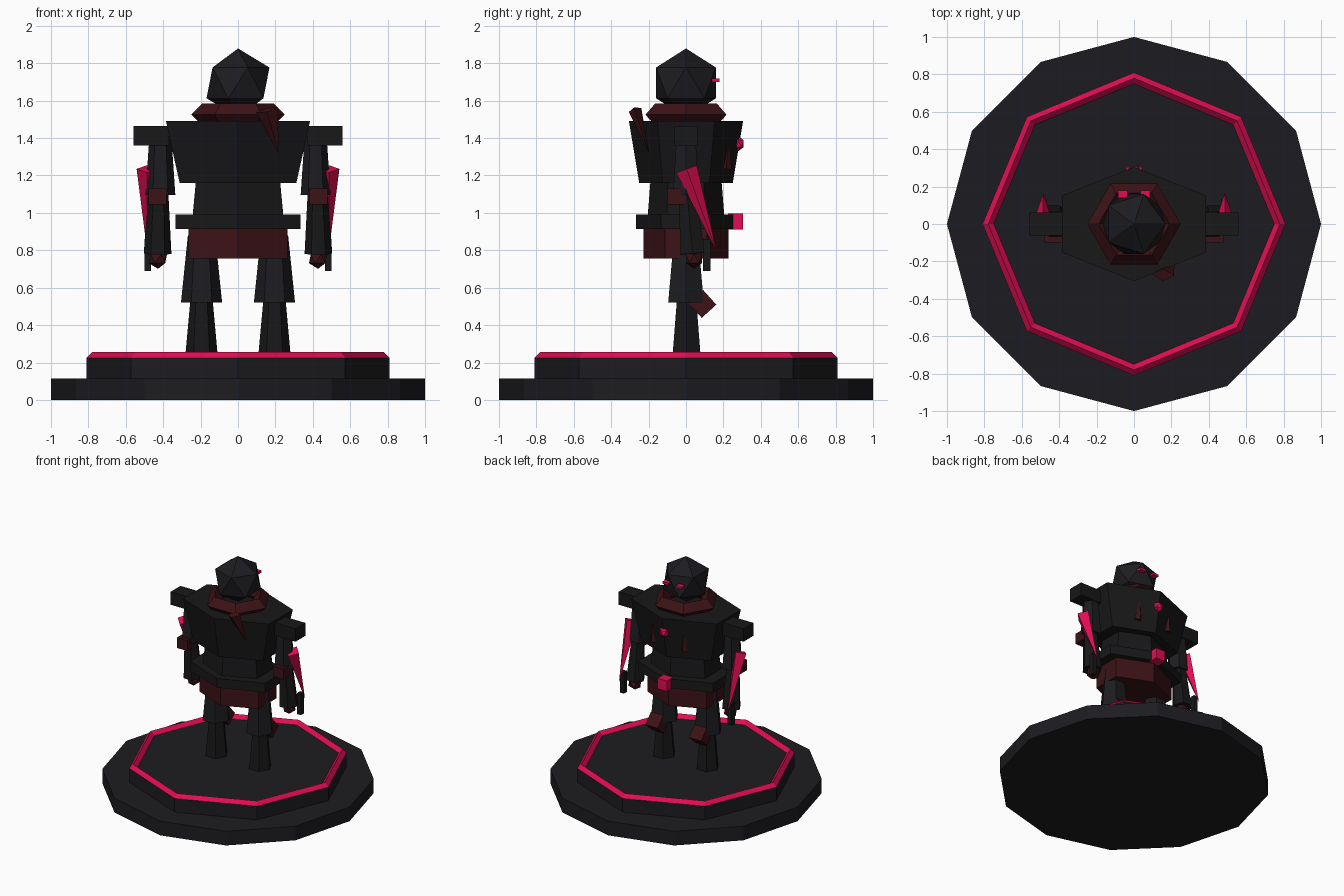
import bpy, bmesh
from math import cos, sin, pi, radians
from mathutils import Vector, Matrix

if "Cube" in bpy.data.objects:
    bpy.data.objects.remove(bpy.data.objects["Cube"])


def material(name, rgb):
    m = bpy.data.materials.new(name)
    m.diffuse_color = (*rgb, 1)
    m.use_nodes = True
    m.node_tree.nodes["Principled BSDF"].inputs["Base Color"].default_value = m.diffuse_color
    return m


DARK = material("dark_stone", (0.012, 0.012, 0.015))
BODY = material("dark_armour", (0.009, 0.009, 0.010))
RED = material("dark_red", (0.045, 0.006, 0.008))
PINK = material("glow_pink", (0.75, 0.004, 0.085))


def finish(name, bm, mat):
    bmesh.ops.recalc_face_normals(bm, faces=bm.faces)
    me = bpy.data.meshes.new(name)
    bm.to_mesh(me)
    bm.free()
    me.materials.append(mat)
    ob = bpy.data.objects.new(name, me)
    bpy.context.collection.objects.link(ob)
    return ob


def prism(name, n, p0, p1, r0, r1, mat, start=0.0):
    """Tapered n-sided prism from p0 to p1; r = (radius x, radius y), r1=None gives a point."""
    p0, p1 = Vector(p0), Vector(p1)
    d = (p1 - p0).normalized()
    u = (Vector((1, 0, 0)) - d * d.x).normalized()
    v = d.cross(u)
    bm = bmesh.new()

    def loop(p, r):
        return [bm.verts.new(p + u * r[0] * cos(start + 2 * pi * i / n)
                             + v * r[1] * sin(start + 2 * pi * i / n)) for i in range(n)]
    a = loop(p0, r0)
    bm.faces.new(a)
    if r1 is None:
        tip = bm.verts.new(p1)
        for i in range(n):
            bm.faces.new((a[i], a[(i + 1) % n], tip))
    else:
        b = loop(p1, r1)
        bm.faces.new(b)
        for i in range(n):
            j = (i + 1) % n
            bm.faces.new((a[i], a[j], b[j], b[i]))
    return finish(name, bm, mat)


def hexa(name, z0, z1, x0, y0, x1, y1, mat):
    """Six-sided body block, corners at front and back, given half widths."""
    k = cos(pi / 6)
    return prism(name, 6, (0, 0, z0), (0, 0, z1), (x0 / k, y0), (x1 / k, y1), mat, pi / 2)


def box(name, c, size, mat, tilt=0):
    bm = bmesh.new()
    m = Matrix.Translation(c) @ Matrix.Rotation(radians(tilt), 4, 'X') @ Matrix.Diagonal((*size, 1))
    bmesh.ops.create_cube(bm, size=1, matrix=m)
    return finish(name, bm, mat)


def ico(name, c, r, mat):
    bm = bmesh.new()
    m = Matrix.Translation(c) @ Matrix.Diagonal((*r, 1))
    bmesh.ops.create_icosphere(bm, subdivisions=1, radius=1, matrix=m)
    return finish(name, bm, mat)


def ring(name, n, z, major, minor, mat):
    """Faceted ring with a diamond section."""
    bm = bmesh.new()
    section = [(minor, 0), (0, minor), (-minor, 0), (0, -minor)]
    rows = [[bm.verts.new(((major + a) * cos(t), (major + a) * sin(t), z + b)) for a, b in section]
            for t in (2 * pi * i / n for i in range(n))]
    for i in range(n):
        p, q = rows[i], rows[(i + 1) % n]
        for j in range(4):
            k = (j + 1) % 4
            bm.faces.new((p[j], q[j], q[k], p[k]))
    return finish(name, bm, mat)


# Base
prism("base_disc", 12, (0, 0, 0), (0, 0, 0.115), (1, 1), (1, 1), DARK)
prism("base_step", 8, (0, 0, 0.115), (0, 0, 0.225), (0.81, 0.81), (0.81, 0.81), DARK)
ring("base_glow_ring", 8, 0.225, 0.78, 0.03, PINK)

# Trunk
hexa("skirt", 0.755, 0.92, 0.265, 0.226, 0.265, 0.226, RED)
hexa("belt", 0.915, 0.99, 0.335, 0.267, 0.335, 0.267, BODY)
hexa("abdomen", 0.98, 1.17, 0.243, 0.205, 0.225, 0.19, BODY)
hexa("chest", 1.16, 1.49, 0.312, 0.25, 0.385, 0.305, BODY)
ring("collar", 6, 1.525, 0.19, 0.06, RED)
ico("head", (0, 0, 1.695), (0.188, 0.188, 0.184), DARK)

# Trunk details
prism("scarf_tail", 4, (0.155, -0.272, 1.55), (0.217, -0.2, 1.32), (0.06, 0.035), None, RED)
ico("chest_gem", (0, 0.277, 1.37), (0.042, 0.037, 0.042), PINK)
box("belt_buckle", (0, 0.265, 0.953), (0.085, 0.08, 0.085), PINK)

# Paired parts
for s, side in ((-1, "left"), (1, "right")):
    box(side + "_eye", (s * 0.06, 0.158, 1.71), (0.05, 0.04, 0.018), PINK)
    prism(side + "_chest_spike", 4, (s * 0.14, 0.212, 1.235), (s * 0.14, 0.232, 1.39),
          (0.032, 0.032), None, RED)
    # Leg
    x = s * 0.195
    prism(side + "_shin", 6, (x, 0.003, 0.22), (x, 0.003, 0.53), (0.088, 0.088), (0.06, 0.06), BODY)
    prism(side + "_thigh", 6, (x, 0, 0.52), (x, 0, 0.88), (0.11, 0.11), (0.073, 0.073), DARK)
    box(side + "_knee", (x, 0.088, 0.513), (0.11, 0.105, 0.105), RED, 42)
    # Arm
    box(side + "_shoulder_pad", (s * 0.465, 0, 1.412), (0.19, 0.125, 0.105), BODY)
    prism(side + "_upper_arm", 6, (s * 0.415, 0, 1.095), (s * 0.415, 0, 1.45),
          (0.08, 0.08), (0.056, 0.056), DARK)
    box(side + "_elbow", (s * 0.43, -0.052, 1.088), (0.095, 0.095, 0.085), RED)
    prism(side + "_forearm", 6, (s * 0.43, 0.035, 0.782), (s * 0.425, 0.005, 1.12),
          (0.074, 0.074), (0.052, 0.052), BODY)
    ico(side + "_hand", (s * 0.428, 0.043, 0.755), (0.054, 0.05, 0.054), RED)
    # Weapon
    box(side + "_blade_handle", (s * 0.483, 0.11, 0.775), (0.036, 0.04, 0.17), BODY)
    prism(side + "_blade", 4, (s * 0.487, 0.003, 1.235), (s * 0.485, 0.165, 0.79),
          (0.055, 0.058), None, PINK)
